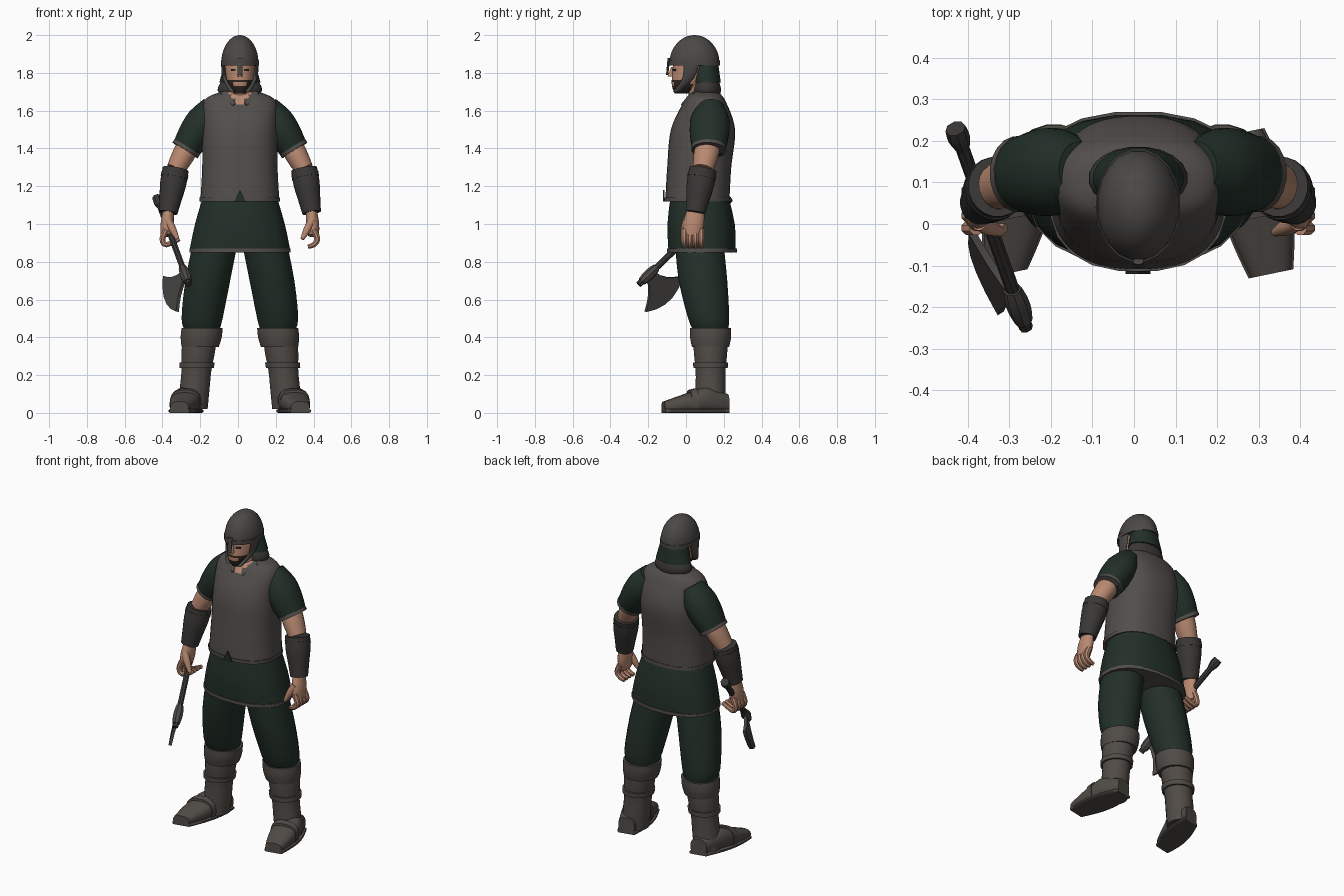
import bpy, bmesh, math
from mathutils import Vector

cube = bpy.data.objects.get("Cube")
if cube:
    bpy.data.objects.remove(cube, do_unlink=True)

MIDDLE = .01  # plane of symmetry of the body
UP = Vector((0, 0, 1))
BACK = Vector((0, 1, 0))


def material(name, *color):
    mat = bpy.data.materials.new(name)
    mat.use_nodes = True
    mat.diffuse_color = (*color, 1)
    shader = mat.node_tree.nodes["Principled BSDF"]
    shader.inputs["Base Color"].default_value = (*color, 1)
    shader.inputs["Roughness"].default_value = .9
    return mat


leather = material("grey leather", .085, .076, .069)
boot_leather = material("boot leather", .08, .07, .062)
cloth = material("dark green cloth", .016, .029, .021)
skin = material("skin", .48, .25, .165)
dark = material("dark leather", .042, .039, .037)
iron = material("iron", .07, .065, .06)
hair = material("dark hair", .028, .02, .016)


def finish(name, bm, *materials):
    bmesh.ops.recalc_face_normals(bm, faces=bm.faces)
    mesh = bpy.data.meshes.new(name)
    bm.to_mesh(mesh)
    bm.free()
    for mat in materials:
        mesh.materials.append(mat)
    part = bpy.data.objects.new(name, mesh)
    bpy.context.collection.objects.link(part)
    bpy.ops.object.select_all(action="DESELECT")
    part.select_set(True)
    bpy.context.view_layer.objects.active = part
    bpy.ops.object.shade_smooth_by_angle(angle=math.radians(40))


def bridge(bm, first, second):
    count = len(first)
    for k in range(count):
        j = (k + 1) % count
        bm.faces.new((first[k], first[j], second[j], second[k]))


def refine(sections, steps):
    """Catmull-Rom interpolation between the sections."""
    last = len(sections) - 1
    result = []
    for i in range(last):
        near = [sections[min(max(i + offset, 0), last)] for offset in (-1, 0, 1, 2)]
        for step in range(steps):
            t = step / steps
            result.append([b + t / 2 * (c - a + t * (2*a - 5*b + 4*c - d + t * (3*(b - c) + d - a)))
                           for a, b, c, d in zip(*near)])
    return result + [sections[last]]


def loft(name, sections, mat, level=None, ref=BACK, sides=20, power=2, steps=3, second=None, rule=None):
    """Skin rounded sections (x, y, z, radius across, radius along ref)."""
    sections = refine(sections, steps)
    bm = bmesh.new()
    rings = []
    for i, (x, y, z, across, depth) in enumerate(sections):
        before = Vector(sections[max(i - 1, 0)][:3])
        after = Vector(sections[min(i + 1, len(sections) - 1)][:3])
        axis = (level or after - before).normalized()
        v = (ref - axis * ref.dot(axis)).normalized()
        u = v.cross(axis)
        ring = []
        for k in range(sides):
            angle = math.tau * (k + .5) / sides
            c, s = math.cos(angle), math.sin(angle)
            point = Vector((x, y, z))
            point += u * across * math.copysign(abs(c) ** (2 / power), c)
            point += v * depth * math.copysign(abs(s) ** (2 / power), s)
            point.z = max(point.z, 0)
            ring.append(bm.verts.new(point))
        rings.append(ring)
    for lower, upper in zip(rings, rings[1:]):
        bridge(bm, lower, upper)
    bm.faces.new(rings[0])
    bm.faces.new(rings[-1])
    if rule:
        for face in bm.faces:
            face.material_index = int(rule(face.calc_center_median()))
    finish(name, bm, mat, *([second] if second else []))


def pair(name, sections, mat, **options):
    """Left part and its mirrored right twin."""
    loft("left_" + name, sections, mat, **options)
    loft("right_" + name, [(2 * MIDDLE - x, *rest) for x, *rest in sections], mat, **options)


def limb(start, end, radii, depth=1):
    """Sections spread evenly along a straight bone."""
    last = len(radii) - 1
    return [(*start.lerp(end, i / last), r, r * depth) for i, r in enumerate(radii)]


def body(name, sections, mat, **options):
    """Upright central part from (y, z, half width, half depth)."""
    loft(name, [(MIDDLE, *section) for section in sections], mat, level=UP, **options)


def band(name, y, z, width, depth, mat, height=.02, **options):
    body(name, [(y, z, width, depth), (y, z + height, width, depth)], mat, steps=1, **options)


def plate(name, corners, normal, thickness, mat):
    bm = bmesh.new()
    shift = normal.normalized() * thickness / 2
    front = [bm.verts.new(corner + shift) for corner in corners]
    back = [bm.verts.new(corner - shift) for corner in corners]
    bm.faces.new(front)
    bm.faces.new(back)
    bridge(bm, front, back)
    finish(name, bm, mat)


# Vest with open neckline
def neckline(c):
    return c.y < .08 and c.z < 1.7 and abs(c.x - MIDDLE) < c.z - 1.63


body("vest", [(.06, 1.12, .21, .17), (.07, 1.3, .2, .17), (.09, 1.5, .2, .17), (.1, 1.65, .19, .11),
              (.1, 1.7, .1, .07)], leather, sides=40, power=2.4, steps=6, second=skin, rule=neckline)
band("vest_hem", .06, 1.12, .215, .175, leather, power=2.4)
pair("collar", limb(Vector((.1, .05, 1.69)), Vector((.04, -.02, 1.63)), [.02, .02, .01], .7), leather)
notch = Vector((MIDDLE, -.117, 1.12))
side_step = Vector((.03, 0, 0))
plate("vest_notch", [notch - side_step, notch + side_step, notch + UP * .06], BACK, .008, cloth)

# Tunic skirt with hem
body("tunic_skirt", [(.07, 1.17, .19, .15), (.08, 1, .24, .18), (.085, .86, .27, .18)], cloth, power=2.3)
band("tunic_hem", .085, .85, .27, .187, leather, power=2.3)

# Sleeves, arms and bracers hang on shared joints
shoulder, cuff = Vector((.15, .13, 1.63)), Vector((.3, .12, 1.39))
elbow, wrist, knuckle = Vector((.35, .09, 1.29)), Vector((.39, .05, 1.06)), Vector((.4, .03, .94))
pair("sleeve", limb(shoulder, cuff, [.06, .09, .09, .075], 1.15), cloth)
pair("sleeve_hem", limb(shoulder.lerp(cuff, .93), cuff, [.08, .08], 1.15), leather)
pair("upper_arm", limb(shoulder.lerp(cuff, .8), elbow, [.06, .06, .05], 1.1), skin)
pair("bracer", limb(elbow, wrist, [.07, .07, .06, .05], 1.05), dark)
pair("bracer_band", limb(elbow.lerp(wrist, .1), elbow.lerp(wrist, .2), [.073, .073], 1.05), dark)

# Hands: the left one open, the right one closed
pair("palm", limb(wrist, knuckle, [.03, .035, .03], 1.6), skin)
pair("thumb", limb(wrist.lerp(knuckle, .3) - BACK * .04, Vector((.34, -.02, .92)), [.02, .02, .01]), skin)
for side, turn, curl in (("left", 1, 0), ("right", -1, .04)):
    for finger in range(4):
        y = .03 * finger - .01
        bend = [(.4, .97, .018), (.42, .92, .017), (.4, .89, .015), (.37 - curl, .88 + curl, .012)]
        loft(f"{side}_finger_{finger}", [(MIDDLE + turn * (x - MIDDLE), y, z, r, r) for x, z, r in bend],
             skin, sides=8)

# Trousers and boots
pair("trouser_leg", [(.14, .07, .9, .12, .13), (.18, .09, .7, .12, .13), (.21, .12, .5, .11, .11),
                     (.21, .13, .43, .09, .09)], cloth, level=UP)
knee, ankle = Vector((.22, .13, .43)), Vector((.26, .13, .02))
pair("boot_shaft", limb(knee, ankle, [.09, .09, .08, .08, .08]), boot_leather, level=UP)
pair("boot_cuff", limb(Vector((.22, .13, .35)), Vector((.21, .13, .45)), [.1, .11, .11]), boot_leather, level=UP)
pair("boot_strap", limb(knee.lerp(ankle, .4), knee.lerp(ankle, .47), [.094, .092]), boot_leather, level=UP)

# Feet run from heel to toe, turned outwards
heel, toe = Vector((.26, .22, 0)), Vector((.33, -.12, 0))
foot, sole = [], []
heights = [.05, .06, .07, .06, .05, .04, .03]
for i, height in enumerate(heights):
    t = i / (len(heights) - 1)
    x, y, _ = heel.lerp(toe, t)
    width = .05 + .03 * math.sin(math.pi * t)
    foot.append((x, y, height, width, height))
    sole.append((x, y, .01, width + .005, .012))
walk = toe - heel
pair("boot_foot", foot, boot_leather, level=walk, ref=UP, power=2.6)
pair("boot_sole", sole, boot_leather, level=walk, ref=UP, power=4)
pair("instep_strap", limb(heel.lerp(toe, .5) + UP * .06, heel.lerp(toe, .6) + UP * .055, [.084, .08], .84),
     boot_leather, level=walk, ref=UP, power=2.6)


# Head with beard
def beard(c):
    mouth = abs(c.x - MIDDLE) < .03 and 1.735 < c.z < 1.75
    return c.y < .03 and c.z < 1.77 and not mouth


body("neck", [(.09, 1.64, .07, .07), (.06, 1.76, .06, .06)], skin)
body("head", [(-.02, 1.69, .03, .04), (.01, 1.74, .066, .086), (.04, 1.83, .08, .11), (.04, 1.9, .07, .1)],
     skin, sides=28, steps=7, second=hair, rule=beard)
body("nose", [(-.07, 1.83, .01, .01), (-.08, 1.78, .014, .02)], skin, sides=8)
for side, turn in (("left", 1), ("right", -1)):
    eye = Vector((MIDDLE + turn * .035, -.063, 1.81))
    across = Vector((.013, turn * .005, 0))
    plate(side + "_eye", [eye - across, eye + across, eye + across + UP * .01, eye - across + UP * .01],
          BACK, .009, hair)

# Helmet is a half ellipsoid with nasal, cheek guards and neck cover
dome = []
for i in range(8):
    angle = math.pi / 2 * i / 7.2
    dome.append((.045, 1.85 + .15 * math.sin(angle), .1 * math.cos(angle), .134 * math.cos(angle)))
body("helmet", dome, iron, steps=2)
band("helmet_brow", .045, 1.84, .102, .137, iron, height=.025)
body("nasal_guard", [(-.09, 1.88, .014, .008), (-.1, 1.79, .014, .006)], iron, sides=8)
pair("cheek_guard", [(.1, .03, 1.86, .01, .045), (.09, .01, 1.77, .012, .03), (.05, -.05, 1.7, .014, .02)],
     iron, level=UP)
body("hood", [(.1, 1.86, .08, .07), (.11, 1.75, .11, .075)], cloth)
body("neck_cover", [(.11, 1.66, .08, .06), (.11, 1.71, .12, .077), (.11, 1.77, .09, .06)], dark)

# Axe held in the right hand
butt, tip = Vector((-.43, .23, 1.14)), Vector((-.26, -.25, .68))
along = (tip - butt).normalized()
loft("axe_handle", limb(butt, tip, [.017] * 5), dark, sides=8)
loft("axe_knob", limb(butt, butt.lerp(tip, .1), [.025, .027, .018]), dark, sides=8)
hub = butt.lerp(tip, .88)
loft("axe_socket", limb(hub - along * .05, hub + along * .06, [.022, .028, .028, .022]), iron, sides=8)
down = Vector((-.5, .5, -.7))
down = (down - along * down.dot(along)).normalized()
flare = [(.03 + .11 * t * t, .15 * t) for t in (0, .3, .6, .8)]
edge = [(.14 * s, .2 - .05 * s * s) for s in (1, .6, .2, -.2, -.6, -1)]
outline = flare + edge + [(-a, b) for a, b in reversed(flare)]
plate("axe_blade", [hub + along * a + down * b for a, b in outline], along.cross(down), .018, iron)
